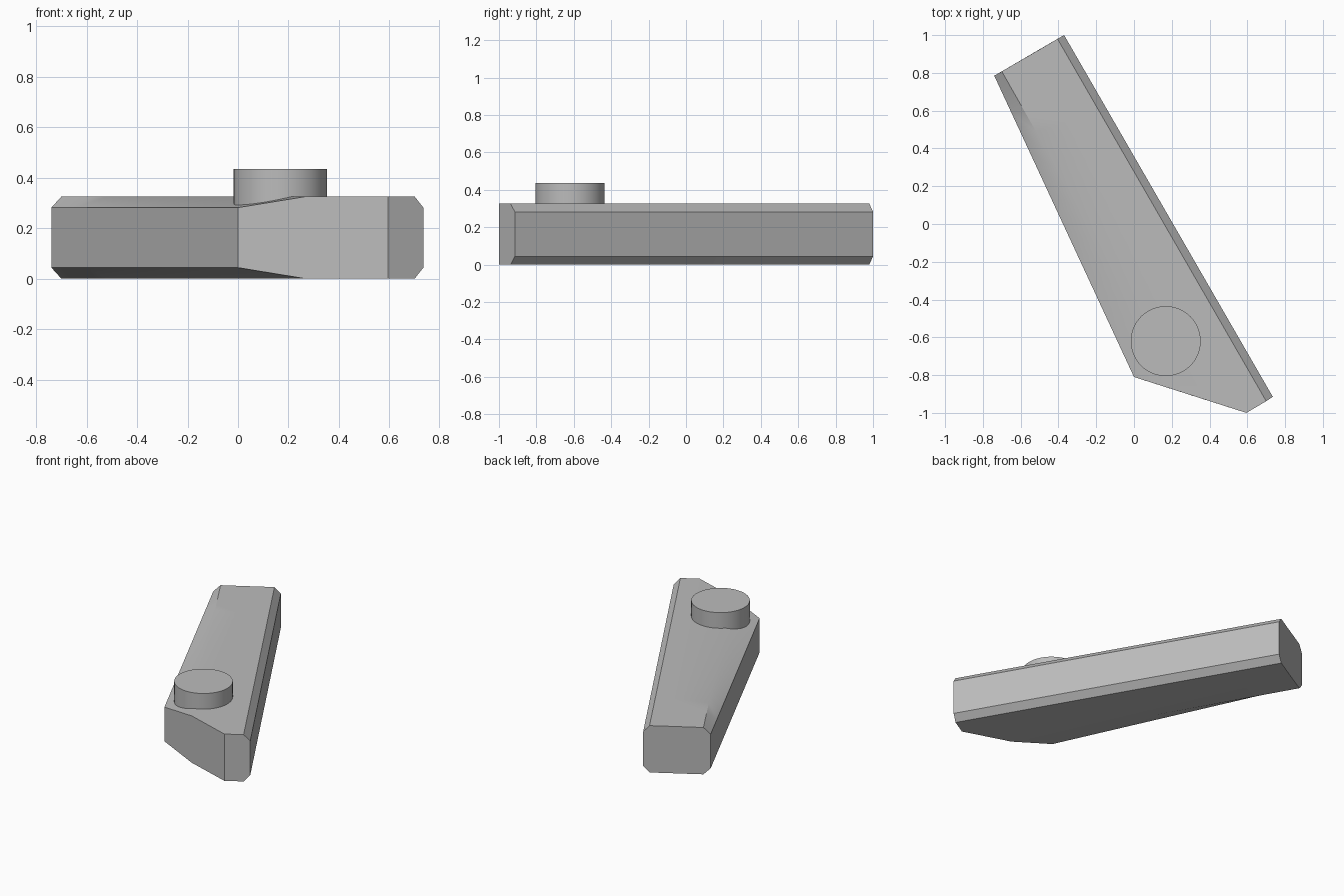
import bpy, bmesh, math
from mathutils import Vector

cube = bpy.data.objects.get("Cube")
if cube:
    bpy.data.objects.remove(cube, do_unlink=True)

# Single plain grey
grey = bpy.data.materials.new("plain_grey")
grey.use_nodes = True
colour = (0.5, 0.5, 0.5, 1)
grey.diffuse_color = colour
grey.node_tree.nodes["Principled BSDF"].inputs["Base Color"].default_value = colour

HEIGHT, CHAMFER, STEPS = 0.326, 0.044, 16

# Lengthwise rails in plan, back end to front end
left_side = ((-0.74, 0.785), (0.0, -0.81))
left_top = ((-0.70, 0.808), (0.27, -0.896))
middle = ((-0.51, 0.918), (0.595, -1.0))
right_top = ((-0.405, 0.98), (0.70, -0.938))
right_side = ((-0.37, 1.0), (0.735, -0.915))

low, high = CHAMFER, HEIGHT - CHAMFER
ring_rails = [
    (left_side, low), (left_side, high),
    (left_top, HEIGHT), (middle, HEIGHT), (right_top, HEIGHT),
    (right_side, high), (right_side, low),
    (right_top, 0), (middle, 0), (left_top, 0),
]


def finish(bm, name):
    bmesh.ops.recalc_face_normals(bm, faces=bm.faces)
    mesh = bpy.data.meshes.new(name)
    bm.to_mesh(mesh)
    bm.free()
    mesh.materials.append(grey)
    obj = bpy.data.objects.new(name, mesh)
    bpy.context.collection.objects.link(obj)
    bpy.ops.object.select_all(action='DESELECT')
    obj.select_set(True)
    bpy.context.view_layer.objects.active = obj
    bpy.ops.object.shade_smooth_by_angle(angle=math.radians(30))
    return obj


# Bar: chamfered section lofted along the rails, left chamfer widening forward
bm = bmesh.new()
rings = []
for s in range(STEPS + 1):
    ring = []
    for (start, end), z in ring_rails:
        p = Vector(start).lerp(Vector(end), s / STEPS)
        ring.append(bm.verts.new((p.x, p.y, z)))
    rings.append(ring)
count = len(ring_rails)
for a, b in zip(rings, rings[1:]):
    for i in range(count):
        j = (i + 1) % count
        bm.faces.new((a[i], a[j], b[j], b[i]))

# Flat back end, and a front end folded at the middle rail
bm.faces.new(rings[0])
front = rings[-1]
bm.faces.new(front[3:9])
bm.faces.new(front[8:] + front[:4])
finish(bm, "bar")

# Round stud on the front end
bm = bmesh.new()
bmesh.ops.create_cone(bm, cap_ends=True, segments=64,
                      radius1=0.185, radius2=0.185, depth=0.185)
bmesh.ops.translate(bm, verts=bm.verts, vec=(0.168, -0.62, 0.3425))
finish(bm, "round_stud")
